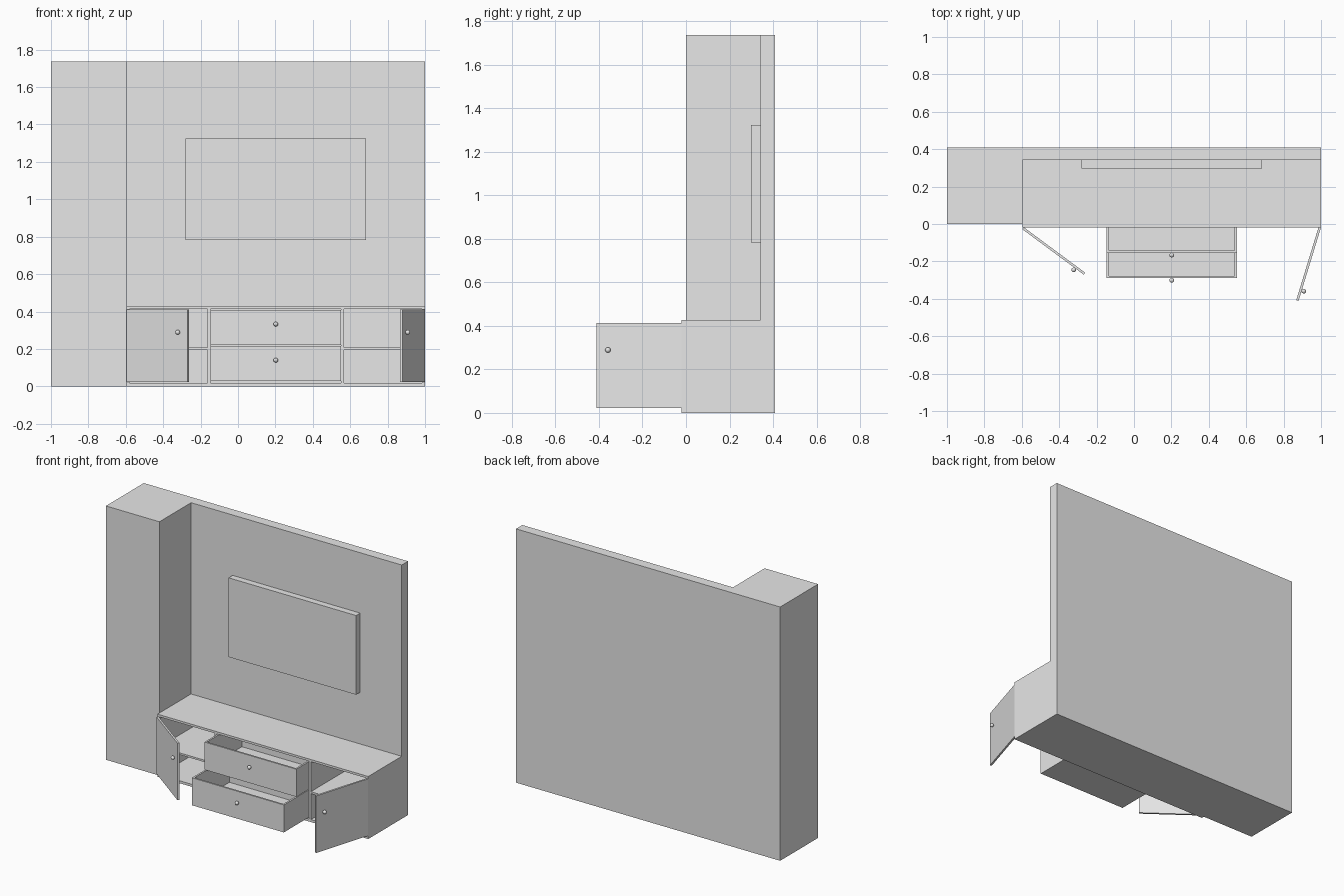
import bpy, math
from mathutils import Matrix, Vector

if "Cube" in bpy.data.objects:
    bpy.data.objects.remove(bpy.data.objects["Cube"])

grey = bpy.data.materials.new("light grey")
grey.diffuse_color = (0.8, 0.8, 0.8, 1)
grey.use_nodes = True
grey.node_tree.nodes["Principled BSDF"].inputs["Base Color"].default_value = grey.diffuse_color


def box(name, x, y, z):
    """Axis-aligned box from (min, max) ranges."""
    bpy.ops.mesh.primitive_cube_add(size=1)
    o = bpy.context.object
    o.name = name
    lo, hi = Vector((x[0], y[0], z[0])), Vector((x[1], y[1], z[1]))
    size = hi - lo
    o.data.transform(Matrix.Translation((lo + hi) / 2) @ Matrix.Diagonal((*size, 1)))
    o.data.materials.append(grey)
    return o


def knob(name, pos):
    bpy.ops.mesh.primitive_uv_sphere_add(segments=24, ring_count=12, radius=0.0125)
    o = bpy.context.object
    o.name = name
    o.data.transform(Matrix.Translation(pos))
    o.data.materials.append(grey)
    bpy.ops.object.shade_smooth()
    return o


L, R, F, B = -0.595, 1.0, -0.02, 0.41     # cabinet left, right, front, back
T = 0.016                                 # board thickness
Z0, Z1, H = 0.017, 0.413, 0.428           # opening bottom, top, cabinet height

# Wall unit
box("side_column", (-1, L), (0, B), (0, 1.737))
box("back_panel", (L, R), (0.342, B), (H, 1.737))
box("television", (-0.28, 0.685), (0.298, 0.342), (0.782, 1.324))

# Cabinet carcass
box("cabinet_top", (L, R), (F, B), (Z1, H))
box("cabinet_bottom", (L, R), (F, B), (0, Z0))
box("cabinet_back", (L, R), (B - T, B), (Z0, Z1))
for name, x in (("left_side", L), ("left_divider", -0.163),
                ("right_divider", 0.55), ("right_side", R - T)):
    box(name, (x, x + T), (F, B - T), (Z0, Z1))
box("left_shelf", (L + T, -0.163), (F, B - T), (0.195, 0.208))
box("right_shelf", (0.566, R - T), (F, B - T), (0.195, 0.208))


# Open drawers: front, back, two sides and a bottom
def drawer(name, front, z0, z1, knob_z):
    x0, x1, back, w = -0.146, 0.55, front + 0.4, 0.012
    box(name + "_front", (x0, x1), (front, front + w), (z0, z1))
    box(name + "_back", (x0, x1), (back - w, back), (z0, z1))
    box(name + "_left", (x0, x0 + w), (front + w, back - w), (z0, z1))
    box(name + "_right", (x1 - w, x1), (front + w, back - w), (z0, z1))
    box(name + "_bottom", (x0 + w, x1 - w), (front + w, back - w), (z0, z0 + w))
    knob(name + "_knob", (0.202, front - 0.0115, knob_z))


drawer("lower_drawer", -0.29, 0.028, 0.216, 0.14)
drawer("upper_drawer", -0.155, 0.22, 0.409, 0.333)


# Swung doors: built closed from the hinge, then turned about it
def door(name, hinge, side, angle):
    xs = sorted((0, side * 0.408))
    turn = Matrix.Translation(hinge) @ Matrix.Rotation(math.radians(-side * angle), 4, 'Z')
    for o in (box(name, xs, (0, 0.013), (0.022, 0.412)),
              knob(name + "_knob", (side * 0.35, -0.0115, 0.289))):
        o.data.transform(turn)


door("left_door", (-0.597, -0.028, 0), 1, 36.5)
door("right_door", (0.999, -0.021, 0), -1, 73)
